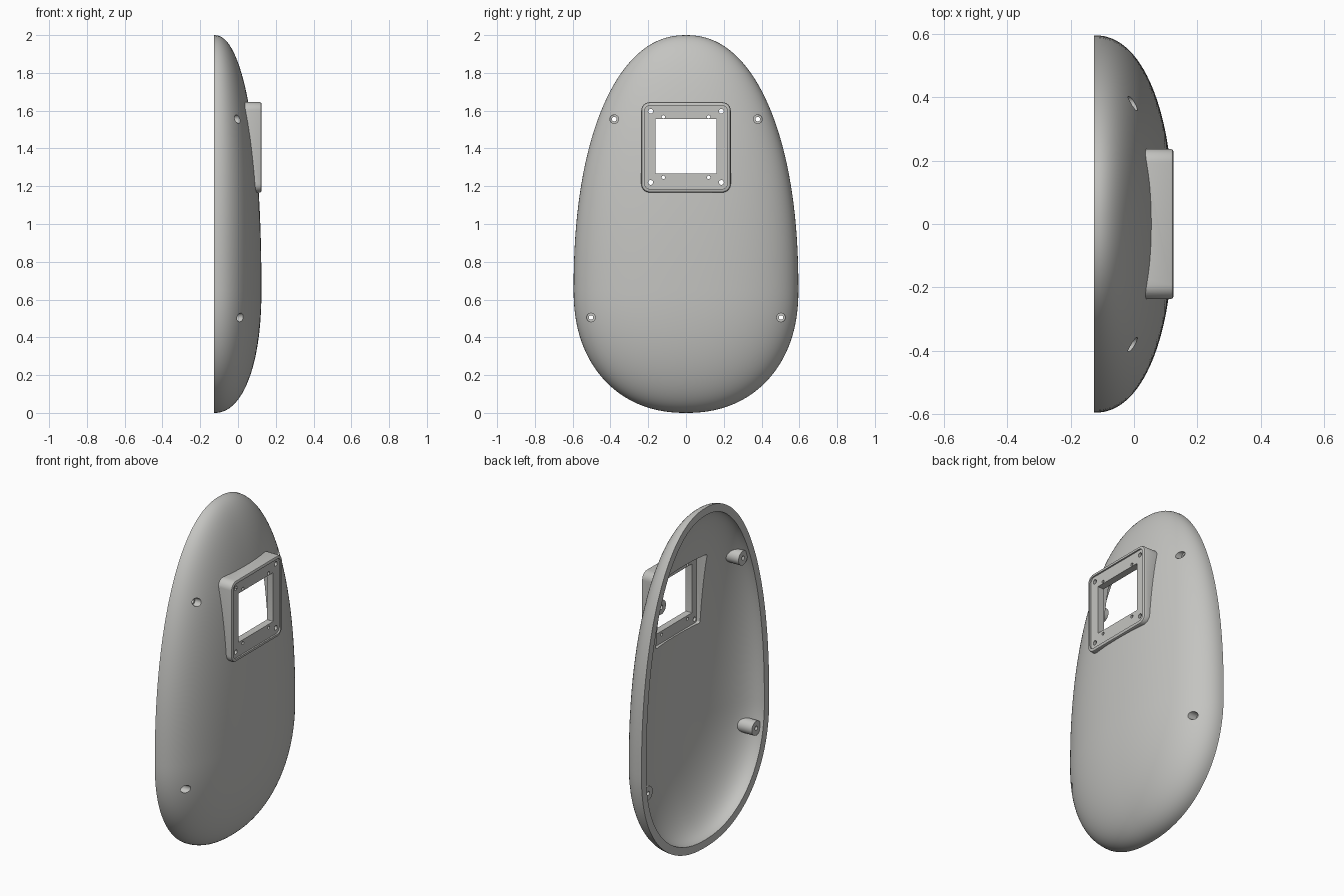
import bpy, bmesh, math

if "Cube" in bpy.data.objects:
    bpy.data.objects.remove(bpy.data.objects["Cube"])

BACK = -0.126          # plane of the open rim
WALL = 0.045           # shell thickness
ZC = 0.65              # height of the widest point
POWER = 2 / 2.2        # slightly squared ellipsoid
SEG, RINGS = 144, 32

grey = bpy.data.materials.new("light_grey")
grey.diffuse_color = (0.55, 0.55, 0.53, 1)
grey.use_nodes = True
grey.node_tree.nodes["Principled BSDF"].inputs["Base Color"].default_value = grey.diffuse_color


def loft(name, loops, tip=None):
    """Closed solid through equal-length loops, optionally ending in a point."""
    bm = bmesh.new()
    rows = [[bm.verts.new(p) for p in loop] for loop in loops]
    n = len(rows[0])
    for a, b in zip(rows, rows[1:]):
        for i in range(n):
            j = (i + 1) % n
            bm.faces.new((a[i], a[j], b[j], b[i]))
    bm.faces.new(rows[0][::-1])
    if tip:
        t = bm.verts.new(tip)
        for i in range(n):
            bm.faces.new((rows[-1][i], rows[-1][(i + 1) % n], t))
    else:
        bm.faces.new(rows[-1])
    bmesh.ops.recalc_face_normals(bm, faces=bm.faces)
    mesh = bpy.data.meshes.new(name)
    bm.to_mesh(mesh)
    bm.free()
    mesh.materials.append(grey)
    ob = bpy.data.objects.new(name, mesh)
    bpy.context.collection.objects.link(ob)
    return ob


def spow(v):
    return math.copysign(abs(v) ** POWER, v)


def half_egg(name, inset, extend=0.0):
    a, b = 0.25 - inset, 0.595 - inset
    up, low = 2 - ZC - inset, ZC - inset

    def ring(x, s):
        pts = []
        for i in range(SEG):
            f = 2 * math.pi * i / SEG
            c, sn = math.cos(f), math.sin(f)
            pts.append((x, b * s * spow(c), ZC + (up if sn > 0 else low) * s * spow(sn)))
        return pts

    loops = [ring(BACK - extend, 1)] if extend else []
    for k in range(RINGS):
        t = math.pi / 2 * k / RINGS
        loops.append(ring(BACK + a * spow(math.sin(t)), spow(math.cos(t))))
    return loft(name, loops, (BACK + a, 0, ZC))


def rounded_block(name, hy, z0, z1, r, sections):
    """Rounded rectangle in the y-z plane; sections are (x, inset) pairs."""
    loops = []
    for x, d in sections:
        loop = []
        rr = max(r - d, 0.001)
        for q, (sy, zc) in enumerate(((1, z1 - d - rr), (-1, z1 - d - rr),
                                      (-1, z0 + d + rr), (1, z0 + d + rr))):
            for k in range(7):
                f = math.pi / 2 * (q + k / 6)
                loop.append((x, sy * (hy - d - rr) + rr * math.cos(f), zc + rr * math.sin(f)))
        loops.append(loop)
    return loft(name, loops)


def rod(name, y, z, r, x0, x1):
    return loft(name, [[(x, y + r * math.cos(math.pi * i / 12), z + r * math.sin(math.pi * i / 12))
                        for i in range(24)] for x in (x0, x1)])


def boolean(target, tool, op):
    mod = target.modifiers.new(op, 'BOOLEAN')
    mod.operation, mod.solver, mod.object = op, 'EXACT', tool
    bpy.context.view_layer.objects.active = target
    bpy.ops.object.modifier_apply(modifier=mod.name)
    bpy.data.objects.remove(tool)


# Outer shell with the raised window frame
shell = half_egg("egg_shell", 0)
frame = rounded_block("window_frame", 0.237, 1.167, 1.645, 0.045,
                      [(0.0, 0), (0.116, 0), (0.122, 0.003), (0.125, 0.009)])
boolean(shell, frame, 'UNION')

# Hollow inside, leaving four screw posts standing
screws = [(s * y, z) for s in (-1, 1) for y, z in ((0.38, 1.555), (0.503, 0.505))]
cavity = half_egg("cavity", WALL, 0.1)
for y, z in screws:
    boolean(cavity, rod("screw_post", y, z, 0.042, BACK + 0.02, 0.3), 'DIFFERENCE')
boolean(shell, cavity, 'DIFFERENCE')

# Pocket behind the frame, shallow front recess and square window
for cut in (rounded_block("pocket", 0.205, 1.198, 1.615, 0.01, [(-0.08, 0), (0.075, 0)]),
            rounded_block("recess", 0.219, 1.185, 1.627, 0.028, [(0.116, 0), (0.2, 0)]),
            rounded_block("window", 0.162, 1.267, 1.555, 0.002, [(-0.08, 0), (0.2, 0)])):
    boolean(shell, cut, 'DIFFERENCE')

# Screw holes with countersunk heads
for y, z in screws:
    boolean(shell, rod("screw_hole", y, z, 0.012, -0.3, 0.3), 'DIFFERENCE')
    boolean(shell, rod("screw_head", y, z, 0.023, -0.03, 0.3), 'DIFFERENCE')

# Mounting holes around the window
for s in (-1, 1):
    for y, z, r in ((0.187, 1.597, 0.013), (0.187, 1.22, 0.013),
                    (0.12, 1.567, 0.009), (0.12, 1.247, 0.009)):
        boolean(shell, rod("mount_hole", s * y, z, r, 0.0, 0.3), 'DIFFERENCE')

# Smooth shading with crisp edges
bpy.ops.object.select_all(action='DESELECT')
shell.select_set(True)
bpy.context.view_layer.objects.active = shell
bpy.ops.object.shade_smooth_by_angle(angle=math.radians(30))
